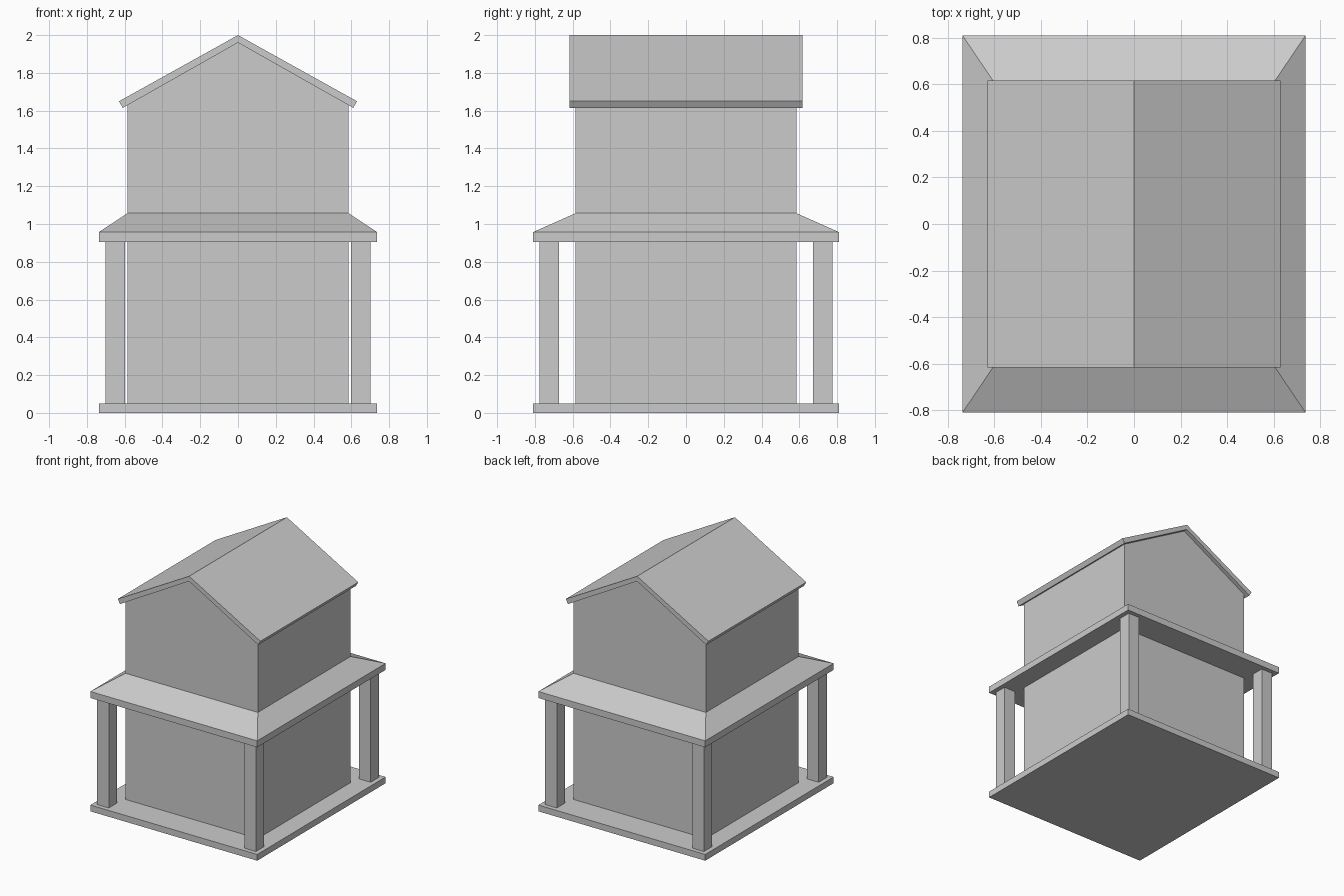
import bpy
import bmesh

if "Cube" in bpy.data.objects:
    bpy.data.objects.remove(bpy.data.objects["Cube"], do_unlink=True)

grey = bpy.data.materials.new("plain grey")
grey.use_nodes = True
colour = (0.6, 0.6, 0.6, 1)
grey.diffuse_color = colour
grey.node_tree.nodes["Principled BSDF"].inputs["Base Color"].default_value = colour


def finish(name, bm):
    bmesh.ops.recalc_face_normals(bm, faces=bm.faces)
    mesh = bpy.data.meshes.new(name)
    bm.to_mesh(mesh)
    bm.free()
    mesh.materials.append(grey)
    obj = bpy.data.objects.new(name, mesh)
    bpy.context.collection.objects.link(obj)
    return obj


def loft(name, rings):
    """Stack centred rectangles given as (half x, half y, z)."""
    bm = bmesh.new()
    loops = [[bm.verts.new((sx * hx, sy * hy, z))
              for sx, sy in ((-1, -1), (1, -1), (1, 1), (-1, 1))]
             for hx, hy, z in rings]
    for low, high in zip(loops, loops[1:]):
        for i in range(4):
            j = (i + 1) % 4
            bm.faces.new((low[i], low[j], high[j], high[i]))
    bm.faces.new(loops[0])
    bm.faces.new(loops[-1])
    return finish(name, bm)


def extrude_profile(name, profile, half_depth):
    """Extrude an (x, z) outline along y, centred on the origin."""
    bm = bmesh.new()
    face = bm.faces.new([bm.verts.new((x, -half_depth, z)) for x, z in profile])
    out = bmesh.ops.extrude_face_region(bm, geom=[face])
    verts = [v for v in out["geom"] if isinstance(v, bmesh.types.BMVert)]
    bmesh.ops.translate(bm, verts=verts, vec=(0, 2 * half_depth, 0))
    return finish(name, bm)


# Floor slab and the sloped skirt roof around the house
loft("floor_slab", [(0.737, 0.81, 0), (0.737, 0.81, 0.05)])
loft("porch_roof", [(0.737, 0.81, 0.905), (0.737, 0.81, 0.957),
                    (0.585, 0.585, 1.057)])

# Gabled house body
extrude_profile("house_body", [(-0.585, 0.05), (0.585, 0.05), (0.585, 1.635),
                               (0, 1.96), (-0.585, 1.635)], 0.585)

# Two roof slopes with square-cut eaves
extrude_profile("gable_roof", [(0, 2), (-0.63, 1.65), (-0.61, 1.615), (0, 1.96),
                               (0.61, 1.615), (0.63, 1.65)], 0.617)

# Four corner posts
for side, sx in (("right", -1), ("left", 1)):
    for end, sy in (("front", -1), ("back", 1)):
        post = loft(f"{end}_{side}_post", [(0.051, 0.051, 0.05), (0.051, 0.051, 0.905)])
        post.location = (sx * 0.65, sy * 0.724, 0)
